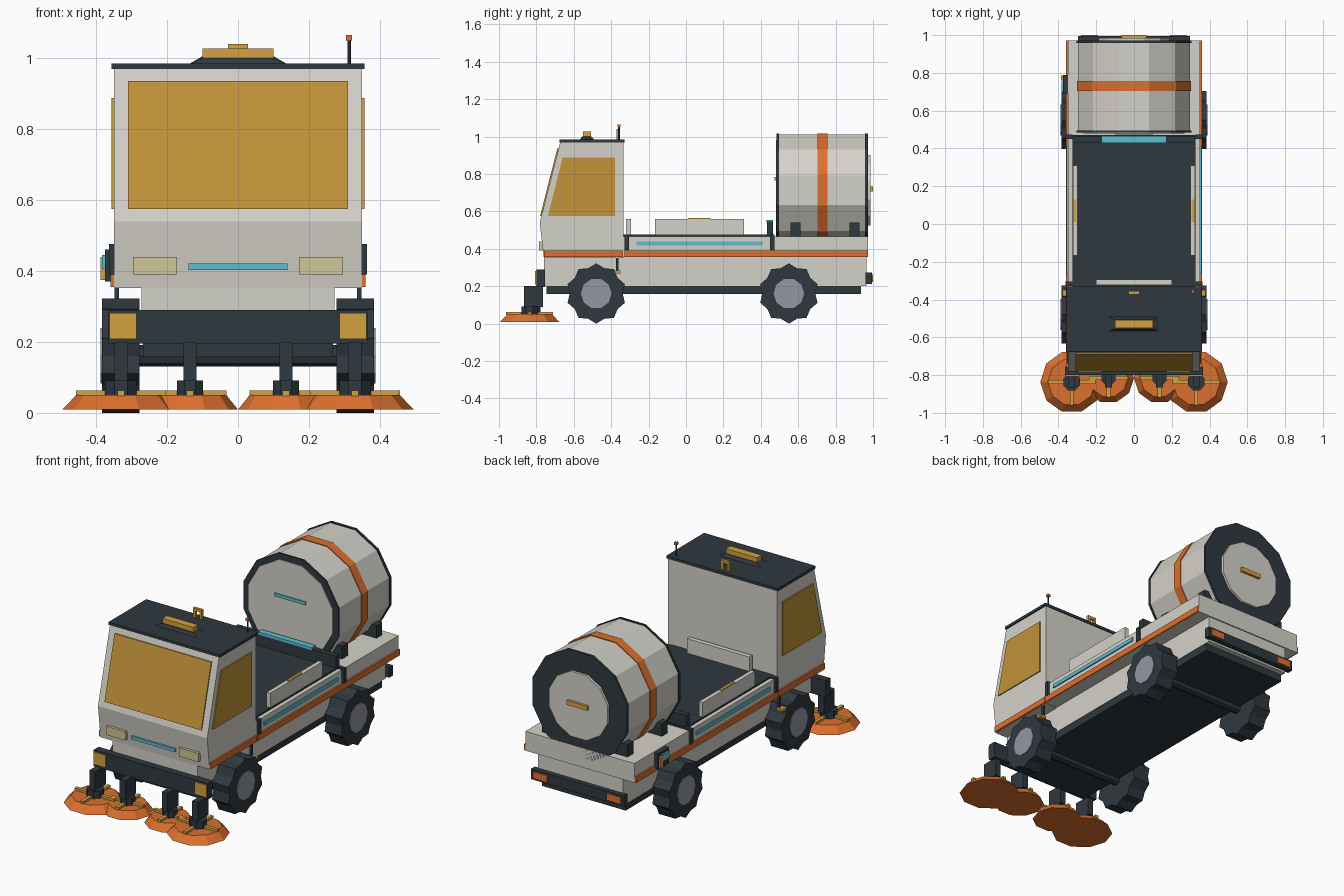
import bpy, bmesh, math
from mathutils import Vector

if "Cube" in bpy.data.objects:
    bpy.data.objects.remove(bpy.data.objects["Cube"])


def material(name, r, g, b):
    m = bpy.data.materials.new(name)
    lin = [((c / 255 + 0.055) / 1.055) ** 2.4 for c in (r, g, b)]
    m.diffuse_color = (*lin, 1)
    m.use_nodes = True
    m.node_tree.nodes["Principled BSDF"].inputs["Base Color"].default_value = m.diffuse_color
    return m


BODY = material("warm light grey", 212, 210, 201)
DARK = material("dark slate", 47, 56, 63)
ORANGE = material("orange", 220, 112, 46)
CYAN = material("cyan", 94, 190, 210)
YELLOW = material("amber yellow", 212, 162, 62)
GLASS = material("amber glass", 194, 147, 57)
LAMP = material("pale lamp", 208, 198, 152)
HUB = material("blue grey", 146, 151, 162)


def loft(name, rings, mat):
    """Closed solid through rings of equal point count."""
    bm = bmesh.new()
    vs = [[bm.verts.new(p) for p in ring] for ring in rings]
    n = len(vs[0])
    for a, b in zip(vs, vs[1:]):
        for i in range(n):
            bm.faces.new((a[i], a[(i + 1) % n], b[(i + 1) % n], b[i]))
    bm.faces.new(vs[0][::-1])
    bm.faces.new(vs[-1])
    bmesh.ops.recalc_face_normals(bm, faces=bm.faces)
    me = bpy.data.meshes.new(name)
    bm.to_mesh(me)
    bm.free()
    me.materials.append(mat)
    ob = bpy.data.objects.new(name, me)
    bpy.context.collection.objects.link(ob)
    return ob


def box(name, mat, x, y, z):
    """Box from (min, max) pairs."""
    return loft(name, [[(x[0], y[0], h), (x[1], y[0], h), (x[1], y[1], h), (x[0], y[1], h)] for h in z], mat)


def pair(name, mat, x, y, z):
    """Box and its mirror image in x."""
    box(name + "_right", mat, x, y, z)
    box(name + "_left", mat, (-x[1], -x[0]), y, z)


def prism(name, mat, profile, x0, x1):
    """(y, z) profile extruded along x."""
    return loft(name, [[(x, y, z) for y, z in profile] for x in (x0, x1)], mat)


def lathe(name, mat, axis, centre, stations, n, turn=0.0, lobes=1.0):
    """Polygonal solid along an axis; stations = (offset, radius)."""
    rings = []
    for d, r in stations:
        ring = []
        for i in range(n):
            a = math.tau * i / n + turn
            k = r * (lobes if i % 2 else 1)
            u, v = k * math.cos(a), k * math.sin(a)
            p = {"x": (d, u, v), "y": (u, d, v), "z": (u, v, d)}[axis]
            ring.append(Vector(centre) + Vector(p))
        rings.append(ring)
    return loft(name, rings, mat)


# Chassis and body
box("chassis", DARK, (-.268, .268), (-.745, .935), (.158, .2))
box("lower_body", BODY, (-.272, .272), (-.76, .965), (.2, .356))
box("upper_body", BODY, (-.35, .35), (-.335, .972), (.355, .467))
pair("side_stripe_rear", ORANGE, (.35, .359), (-.33, .972), (.355, .39))
pair("side_stripe_cab", ORANGE, (.35, .359), (-.76, -.337), (.355, .39))

# Cab
prism("cab", BODY, [(-.76, .352), (-.782, .54), (-.672, .972), (-.335, .972), (-.335, .352)], -.35, .35)


def front_y(z):
    return -.782 + (z - .54) * .11 / .432


prism("windshield", GLASS, [(front_y(.575) - .007, .575), (front_y(.935) - .007, .935),
                            (front_y(.935) + .002, .935), (front_y(.575) + .002, .575)], -.31, .31)
for s, side in ((1, "right"), (-1, "left")):
    prism("side_window_" + side, GLASS, [(-.738, .575), (-.66, .888), (-.38, .888), (-.38, .575)],
          s * .348, s * .356)
pair("headlight", LAMP, (.172, .296), (-.786, -.76), (.39, .44))
box("front_light_strip", CYAN, (-.14, .14), (-.779, -.76), (.403, .421))

# Roof, beacon, lifting loop, antenna
box("roof", DARK, (-.357, .357), (-.676, -.33), (.969, .985))
loft("beacon_base", [[(x, y, z) for x, y in ((-w, -.53 - d), (w, -.53 - d), (w, -.53 + d), (-w, -.53 + d))]
                     for w, d, z in ((.135, .038, .984), (.1, .025, 1.0))], DARK)
box("beacon", YELLOW, (-.1, .1), (-.55, -.508), (.996, 1.027))
pair("roof_loop_leg", YELLOW, (.013, .028), (-.372, -.356), (.984, 1.03))
box("roof_loop_top", YELLOW, (-.028, .028), (-.372, -.356), (1.025, 1.04))
lathe("antenna", DARK, "z", (.313, -.358, 0), [(.984, .005), (1.052, .005)], 6)
box("antenna_tip", ORANGE, (.305, .321), (-.366, -.35), (1.05, 1.065))

# Cargo bed
box("bed_floor", DARK, (-.326, .326), (-.334, .472), (.46, .476))
pair("bed_post_front", DARK, (.325, .363), (-.328, -.305), (.39, .476))
pair("bed_post_rear", DARK, (.325, .363), (.45, .474), (.39, .476))
pair("side_light_strip", CYAN, (.35, .357), (-.265, .41), (.418, .439))
pair("bed_side_panel", BODY, (.3, .324), (-.167, .31), (.47, .56))
pair("panel_latch", YELLOW, (.304, .32), (.01, .13), (.558, .564))
box("bed_front_board", BODY, (-.2, .2), (-.322, -.295), (.47, .56))
box("bed_rear_board", DARK, (-.325, .325), (.432, .464), (.47, .545))
box("rear_board_light", CYAN, (-.172, .172), (.43, .466), (.54, .555))

# Drum
C = (0, 0, .713)
T = math.radians(15)
lathe("drum", BODY, "y", C, [(.49, .308), (.962, .308)], 12, T)
lathe("drum_band", ORANGE, "y", C, [(.703, .313), (.757, .313)], 12, T)
lathe("drum_front_rim", DARK, "y", C, [(.485, .314), (.496, .314)], 12, T)
lathe("drum_rear_rim", DARK, "y", C, [(.958, .314), (.972, .314)], 12, T)
lathe("drum_front_plate", BODY, "y", C, [(.48, .278), (.49, .278)], 12, T)
lathe("drum_rear_plate", BODY, "y", C, [(.965, .195), (.986, .195)], 12, T)
box("drum_front_light", CYAN, (-.1, .1), (.473, .482), (.765, .783))
box("drum_rear_handle", YELLOW, (-.065, .065), (.98, 1.0), (.707, .733))
for i, y in enumerate((.56, .875)):
    box("drum_saddle_%d" % i, DARK, (-.275, .275), (y, y + .053), (.465, .54))

# Rear bumper and lights
box("rear_bumper", DARK, (-.297, .297), (.96, .994), (.212, .272))
pair("tail_light", ORANGE, (.19, .28), (.99, 1.0), (.222, .262))

# Utility box on the left, side markers
box("utility_box", DARK, (-.375, -.35), (.69, .79), (.37, .46))
box("utility_box_screen", CYAN, (-.383, -.374), (.7, .755), (.405, .445))
box("utility_box_handle", YELLOW, (-.387, -.374), (.76, .785), (.375, .44))
pair("marker_bracket", DARK, (.335, .348), (-.375, -.36), (.28, .356))
pair("side_marker", YELLOW, (.335, .378), (-.385, -.35), (.268, .283))

# Wheels
for s, side in ((1, "right"), (-1, "left")):
    for y, end in ((-.48, "front"), (.55, "rear")):
        c = (0, y, .161)
        lathe("wheel_%s_%s" % (end, side), DARK, "x", c, [(s * .277, .161), (s * .384, .161)],
              20, math.pi / 2, .88)
        lathe("hub_%s_%s" % (end, side), HUB, "x", c, [(s * .37, .082), (s * .388, .082)], 10)
for y in (-.48, .55):
    lathe("axle", DARK, "x", (0, y, .161), [(-.3, .03), (.3, .03)], 8)

# Front bumper and lights
box("front_bumper", DARK, (-.365, .365), (-.8, -.755), (.195, .29))
pair("bumper_light", YELLOW, (.286, .362), (-.807, -.79), (.209, .281))

# Sweeping brushes
for s, side in ((1, "right"), (-1, "left")):
    for x, y, r, h, end in ((.33, -.836, .166, .048, "outer"), (.135, -.815, .135, .04, "inner")):
        n = "%s_%s" % (end, side)
        c = (s * x, y, 0)
        lathe("brush_" + n, ORANGE, "z", c, [(.009, r), (.05, r * .76)], 10)
        k = r * .76
        box("brush_bar_x_" + n, YELLOW, (c[0] - k, c[0] + k), (y - .01, y + .01), (.048, .063))
        box("brush_bar_y_" + n, YELLOW, (c[0] - .01, c[0] + .01), (y - k, y + k), (.048, .063))
        lathe("brush_hub_" + n, DARK, "z", c, [(.05, h), (.092, h)], 8, math.pi / 8)
        box("brush_arm_" + n, DARK, (c[0] - .018, c[0] + .018), (-.865, -.765), (.09, .2))
